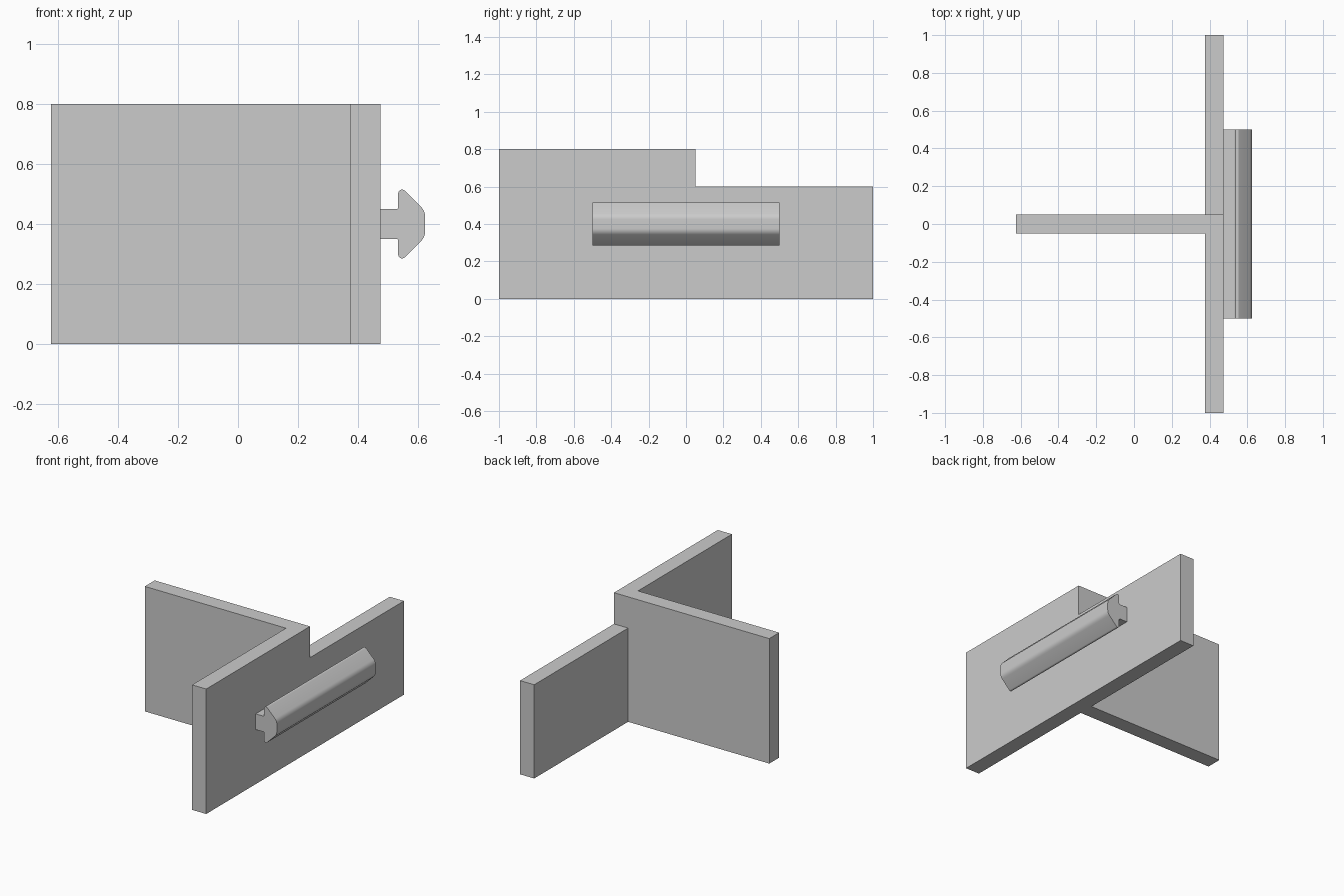
import bpy, bmesh, math
from mathutils import Vector

cube = bpy.data.objects.get("Cube")
if cube:
    bpy.data.objects.remove(cube, do_unlink=True)

grey = bpy.data.materials.new("light_grey")
grey.use_nodes = True
grey.diffuse_color = (0.6, 0.6, 0.6, 1)
grey.node_tree.nodes["Principled BSDF"].inputs["Base Color"].default_value = (0.6, 0.6, 0.6, 1)


def extrude_profile(name, points, direction):
    """Extrude a closed planar outline along a direction."""
    bm = bmesh.new()
    face = bm.faces.new([bm.verts.new(p) for p in points])
    result = bmesh.ops.extrude_face_region(bm, geom=[face], use_keep_orig=True)
    moved = [g for g in result["geom"] if isinstance(g, bmesh.types.BMVert)]
    bmesh.ops.translate(bm, verts=moved, vec=direction)
    bmesh.ops.recalc_face_normals(bm, faces=bm.faces)
    mesh = bpy.data.meshes.new(name)
    bm.to_mesh(mesh)
    bm.free()
    mesh.materials.append(grey)
    obj = bpy.data.objects.new(name, mesh)
    bpy.context.collection.objects.link(obj)
    return obj


def round_corner(before, corner, after, radius, steps=8):
    """Points of a circular fillet that replaces a corner."""
    a, c, b = Vector(before), Vector(corner), Vector(after)
    u, v = (a - c).normalized(), (b - c).normalized()
    half = u.angle(v) / 2
    centre = c + (u + v).normalized() * radius / math.sin(half)
    reach = radius / math.tan(half)
    start, end = c + u * reach - centre, c + v * reach - centre
    sweep = math.pi - 2 * half
    return [centre + (start * math.sin((1 - i / steps) * sweep)
                      + end * math.sin(i / steps * sweep)) / math.sin(sweep)
            for i in range(steps + 1)]


# Side plate with a step down towards the back
step = [(-1, 0), (1, 0), (1, 0.6), (0.05, 0.6), (0.05, 0.8), (-1, 0.8)]
extrude_profile("side_plate", [(0.375, y, z) for y, z in step], (0.1, 0, 0))

# Upright web meeting the plate at right angles
web = [(-0.625, 0), (0.375, 0), (0.375, 0.8), (-0.625, 0.8)]
extrude_profile("web_plate", [(x, -0.05, z) for x, z in web], (0, 0.1, 0))

# Mushroom-shaped rail: x, half height and corner radius, mirrored below
half = [(0.475, 0.05, 0), (0.535, 0.05, 0.006), (0.535, 0.133, 0.0127), (0.625, 0.043, 0.045)]
outline = half + [(x, -h, r) for x, h, r in reversed(half)]
rail = []
for i, (x, h, r) in enumerate(outline):
    if r:
        rail += round_corner(outline[i - 1][:2], (x, h), outline[i + 1][:2], r)
    else:
        rail.append(Vector((x, h)))
rail_obj = extrude_profile("mushroom_rail", [(p.x, -0.5, 0.4 + p.y) for p in rail], (0, 1, 0))

bpy.ops.object.select_all(action="DESELECT")
rail_obj.select_set(True)
bpy.context.view_layer.objects.active = rail_obj
bpy.ops.object.shade_smooth_by_angle(angle=math.radians(30))
